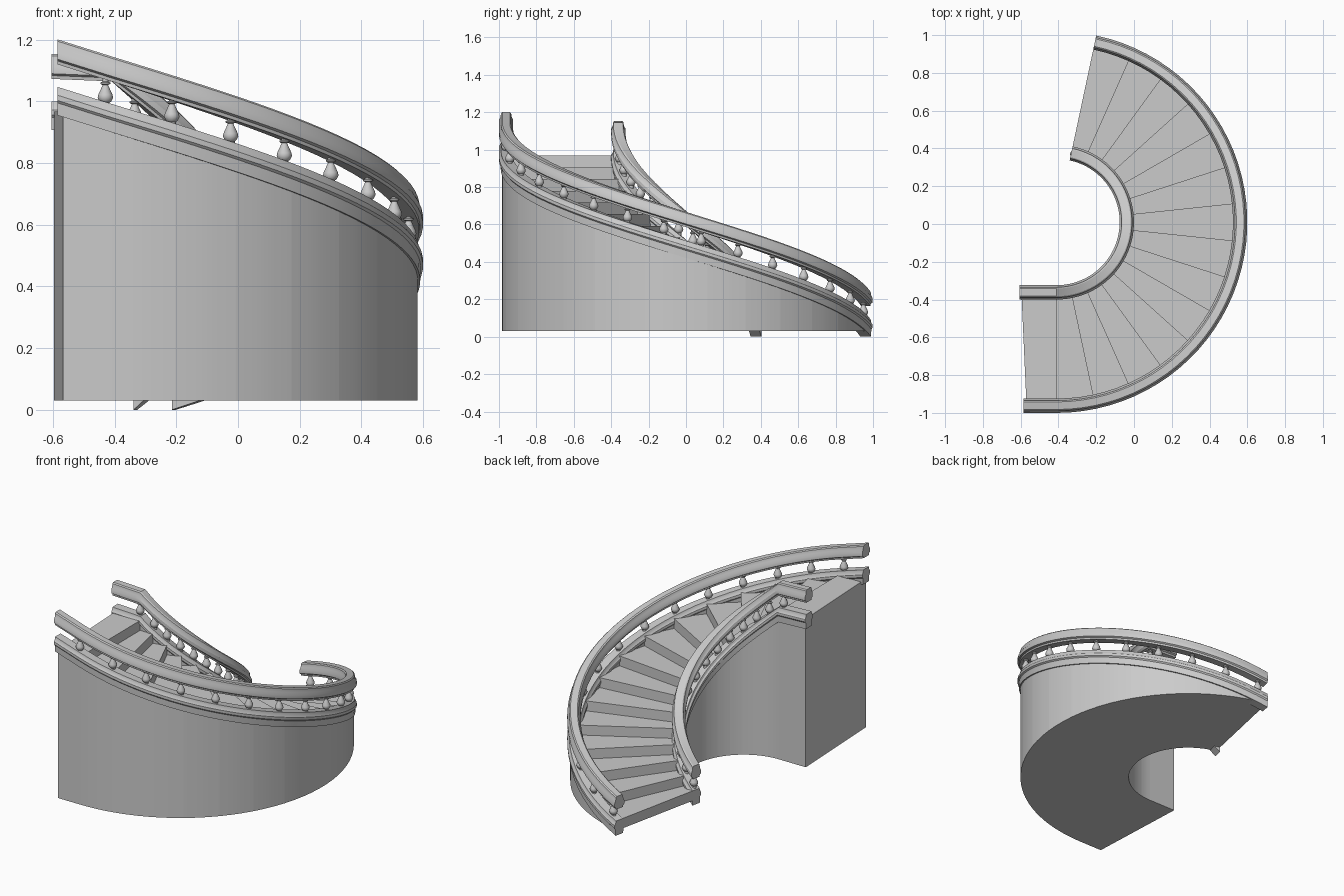
import bpy, bmesh
from math import radians, sin, cos, pi

if "Cube" in bpy.data.objects:
    bpy.data.objects.remove(bpy.data.objects["Cube"])

CX, CY = -0.41, 0.01         # centre of the curve
START, TURN = 78, 168        # first angle, total turn in degrees
RISE = 0.9 / TURN            # height gained per degree


def finish(name, bm, smooth=30):
    bmesh.ops.recalc_face_normals(bm, faces=bm.faces)
    me = bpy.data.meshes.new(name)
    bm.to_mesh(me)
    bm.free()
    ob = bpy.data.objects.new(name, me)
    bpy.context.collection.objects.link(ob)
    bpy.ops.object.select_all(action='DESELECT')
    ob.select_set(True)
    bpy.context.view_layer.objects.active = ob
    bpy.ops.object.shade_smooth_by_angle(angle=radians(smooth))
    return ob


def point(r, a, d=0.0):
    """Plan position: a degrees along the curve, then d straight towards -x."""
    t = radians(START - a)
    return CX + r * cos(t) - d, CY + r * sin(t)


def sweep(name, profile, r, length, end_rise, z0=0.0):
    """Carry a (sideways, up) profile up the curve and along the straight end."""
    stations = [(i * 4, 0.0, i * 4 * RISE) for i in range(TURN // 4 + 1)]
    top = TURN * RISE
    stations += [(TURN, 0.03, top + end_rise * 0.03 / length),
                 (TURN, length, top + end_rise)]
    bm = bmesh.new()
    rings = []
    for a, d, z in stations:
        rings.append([bm.verts.new((*point(r + u, a, d), z + v + z0)) for u, v in profile])
    n = len(profile)
    for p, q in zip(rings, rings[1:]):
        for k in range(n):
            bm.faces.new((p[k], p[(k + 1) % n], q[(k + 1) % n], q[k]))
    bm.faces.new(rings[0])
    bm.faces.new(rings[-1])
    return finish(name, bm)


def symmetric(half):
    return half + [(-u, v) for u, v in reversed(half)]


# Solid stair body with fifteen treads, the last one straight
RI, RO, BASE, STEP = 0.352, 0.993, 0.03, 0.0625
bm = bmesh.new()


def face(*pts):
    bm.faces.new([bm.verts.new(p) for p in pts])


for i in range(15):
    z, low = BASE + STEP * (i + 1), BASE + STEP * i
    if i < 14:
        plan = [(point(RI, i * 12 + k * 4), point(RO, i * 12 + k * 4)) for k in range(4)]
    else:
        plan = [(point(RI, TURN), point(RO, TURN)),
                ((-0.597, CY - RI), (-0.568, CY - RO))]
    inner, outer = [p[0] for p in plan], [p[1] for p in plan]
    loop = inner + outer[::-1]
    face(*[(*p, z) for p in loop])
    face(*[(*p, BASE) for p in reversed(loop)])
    for side in (inner, outer):
        for p, q in zip(side, side[1:]):
            face((*p, BASE), (*q, BASE), (*q, z), (*p, z))
    face((*inner[0], low), (*outer[0], low), (*outer[0], z), (*inner[0], z))
face((*inner[-1], BASE), (*outer[-1], BASE), (*outer[-1], z), (*inner[-1], z))
bmesh.ops.remove_doubles(bm, verts=bm.verts, dist=0.0005)
finish("stair_body", bm)

# Moulded stringers and handrails on both sides
stringer = symmetric([(0.029, 0.0), (0.031, 0.04), (0.038, 0.048), (0.038, 0.065),
                      (0.030, 0.076), (0.027, 0.092)])
rail = symmetric([(0.026, 0.165), (0.028, 0.176), (0.038, 0.182), (0.038, 0.205),
                  (0.030, 0.220), (0.027, 0.240), (0.020, 0.246)])
R_OUT, R_IN = 0.972, 0.372
for side, r, length, rise in (("outer", R_OUT, 0.175, 0.055), ("inner", R_IN, 0.195, 0.008)):
    sweep(side + "_stringer", stringer, r, length, rise)
    sweep(side + "_handrail", rail, r, length, rise)

# Turned balusters
turned = [(0.014, 0.065), (0.014, 0.096), (0.019, 0.100), (0.025, 0.112), (0.023, 0.122),
          (0.012, 0.146), (0.009, 0.153), (0.016, 0.157), (0.016, 0.161), (0.010, 0.164),
          (0.010, 0.185)]
SEG = 12
for side, r in (("outer", R_OUT), ("inner", R_IN)):
    bm = bmesh.new()
    for i in range(15):
        a = 3 + i * 11.8
        if a > TURN:
            x, y = point(r, TURN, 0.02)
        else:
            x, y = point(r, a)
        z = min(a, TURN) * RISE
        rings = [[bm.verts.new((x + w * cos(2 * pi * k / SEG), y + w * sin(2 * pi * k / SEG), z + h))
                  for k in range(SEG)] for w, h in turned]
        for p, q in zip(rings, rings[1:]):
            for k in range(SEG):
                bm.faces.new((p[k], p[(k + 1) % SEG], q[(k + 1) % SEG], q[k]))
        bm.faces.new(rings[0])
        bm.faces.new(rings[-1])
    finish(side + "_balusters", bm, 40)
